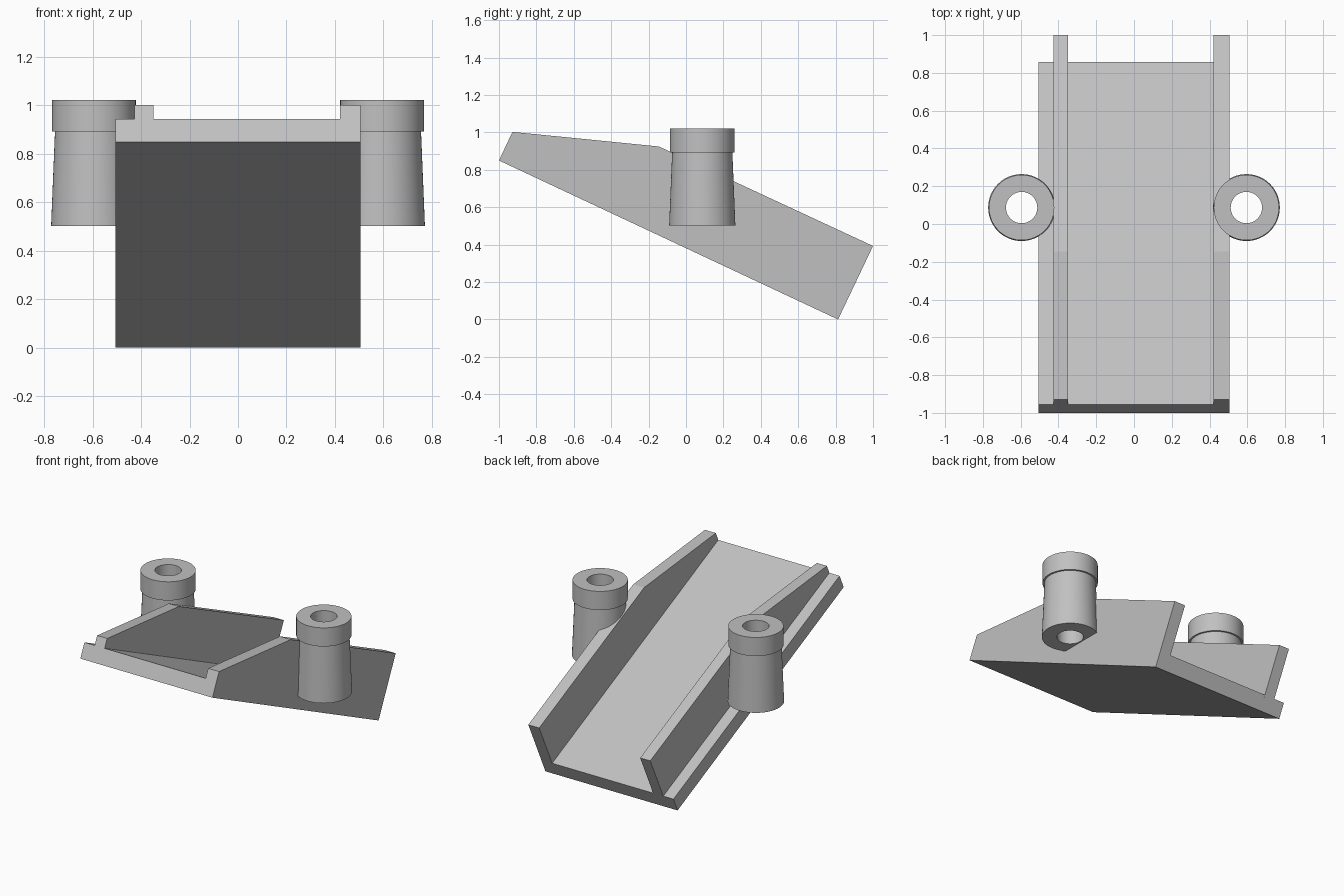
import bpy
import bmesh
from math import cos, sin, tau, radians

if "Cube" in bpy.data.objects:
    bpy.data.objects.remove(bpy.data.objects["Cube"], do_unlink=True)

grey = bpy.data.materials.new("light_grey")
grey.use_nodes = True
COLOUR = (0.53, 0.53, 0.53, 1)
grey.diffuse_color = COLOUR
grey.node_tree.nodes["Principled BSDF"].inputs["Base Color"].default_value = COLOUR


def finish(name, bm):
    bmesh.ops.recalc_face_normals(bm, faces=bm.faces)
    mesh = bpy.data.meshes.new(name)
    bm.to_mesh(mesh)
    bm.free()
    mesh.materials.append(grey)
    obj = bpy.data.objects.new(name, mesh)
    bpy.context.collection.objects.link(obj)
    return obj


def side_slab(name, profile, x0, x1):
    """Extrude a (y, z) side profile from x0 to x1."""
    bm = bmesh.new()
    face = bm.faces.new([bm.verts.new((x0, y, z)) for y, z in profile])
    new = bmesh.ops.extrude_face_region(bm, geom=[face])["geom"]
    verts = [v for v in new if isinstance(v, bmesh.types.BMVert)]
    bmesh.ops.translate(bm, verts=verts, vec=(x1 - x0, 0, 0))
    return finish(name, bm)


def post(name, x, y, profile, sides=64):
    """Revolve a closed (radius, z) profile into a hollow post."""
    bm = bmesh.new()
    rings = []
    for r, z in profile:
        rings.append([bm.verts.new((x + r * cos(tau * i / sides), y + r * sin(tau * i / sides), z))
                      for i in range(sides)])
    for a, b in zip(rings, rings[1:] + rings[:1]):
        for i in range(sides):
            j = (i + 1) % sides
            bm.faces.new((a[i], a[j], b[j], b[i]))
    obj = finish(name, bm)
    bpy.ops.object.select_all(action="DESELECT")
    obj.select_set(True)
    bpy.context.view_layer.objects.active = obj
    bpy.ops.object.shade_smooth_by_angle(angle=radians(30))


# Sloping floor with a flange beyond the right wall
floor = [(-1, 0.85), (0.813, 0), (0.858, 0.095), (-0.955, 0.945)]
side_slab("sloping_floor", floor, -0.505, 0.505)

# Side walls, bevelled down at the front
wall = [(-1, 0.85), (0.813, 0), (1, 0.393), (-0.145, 0.925), (-0.928, 1.003)]
side_slab("right_wall", wall, -0.427, -0.35)
side_slab("left_wall", wall, 0.422, 0.505)

# Hollow tapered posts with collars
post_profile = [(0.083, 0.503), (0.177, 0.503), (0.161, 0.893),
                (0.173, 0.893), (0.173, 1.022), (0.083, 1.022)]
for name, x in (("right_post", -0.595), ("left_post", 0.595)):
    post(name, x, 0.087, post_profile)
